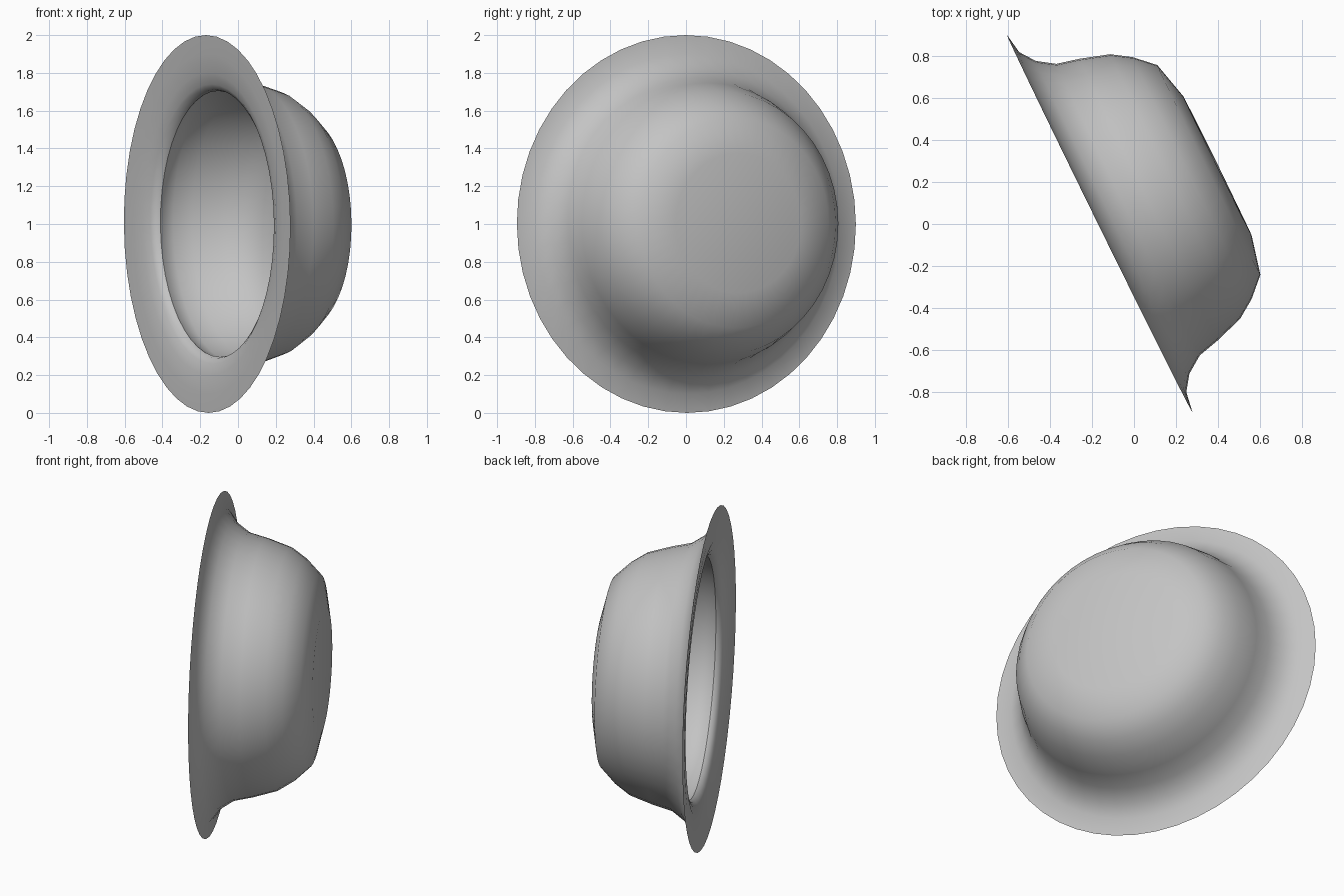
import bpy
import bmesh
import math
from mathutils import Vector

cube = bpy.data.objects.get("Cube")
if cube:
    bpy.data.objects.remove(cube, do_unlink=True)

# Soft grey plaster colour
grey = bpy.data.materials.new("plain_grey")
colour = (0.55, 0.55, 0.55, 1.0)
grey.use_nodes = True
grey.diffuse_color = colour
grey.node_tree.nodes["Principled BSDF"].inputs["Base Color"].default_value = colour

# Tilted axis of the bowl, pointing from the opening to the dome
centre = Vector((-0.163, 0.002, 1.0))
axis = Vector((0.897, 0.441, 0.008)).normalized()
across = Vector((axis.y, -axis.x, 0)).normalized()

# Closed wall section as (radius, depth behind the rim plane)
outer_wall = [(0, 0.627), (0.37, 0.623), (0.555, 0.578), (0.64, 0.49),
              (0.7, 0.40), (0.745, 0.26), (0.772, 0.15), (0.828, 0.068),
              (0.9, 0.016)]
rim_edge = [(1.0, 0.0)]
# Thin inner wall, slightly undercut behind a lip
inner_wall = [(0.9, 0.003), (0.8, 0.012), (0.74, 0.03), (0.712, 0.048),
              (0.704, 0.07), (0.72, 0.10), (0.735, 0.16), (0.712, 0.26),
              (0.668, 0.39), (0.61, 0.475), (0.53, 0.555), (0.36, 0.597),
              (0, 0.602)]


def revolve(name, section, steps):
    """Spin a section round the tilted axis into a solid."""
    bm = bmesh.new()
    verts = [bm.verts.new(centre + across * r + axis * d) for r, d in section]
    edges = [bm.edges.new(pair) for pair in zip(verts, verts[1:])]
    bmesh.ops.spin(bm, geom=verts + edges, cent=centre, axis=axis,
                   angle=math.tau, steps=steps, use_duplicate=False)
    bmesh.ops.remove_doubles(bm, verts=bm.verts, dist=0.0005)
    bmesh.ops.recalc_face_normals(bm, faces=bm.faces)
    mesh = bpy.data.meshes.new(name)
    bm.to_mesh(mesh)
    bm.free()
    mesh.materials.append(grey)
    obj = bpy.data.objects.new(name, mesh)
    bpy.context.collection.objects.link(obj)
    return obj


# Flared bowl with a thin rim
bowl = revolve("flared_bowl", outer_wall + rim_edge + inner_wall, 48)
bpy.ops.object.select_all(action="DESELECT")
bowl.select_set(True)
bpy.context.view_layer.objects.active = bowl
bpy.ops.object.shade_smooth_by_angle(angle=math.radians(45))
